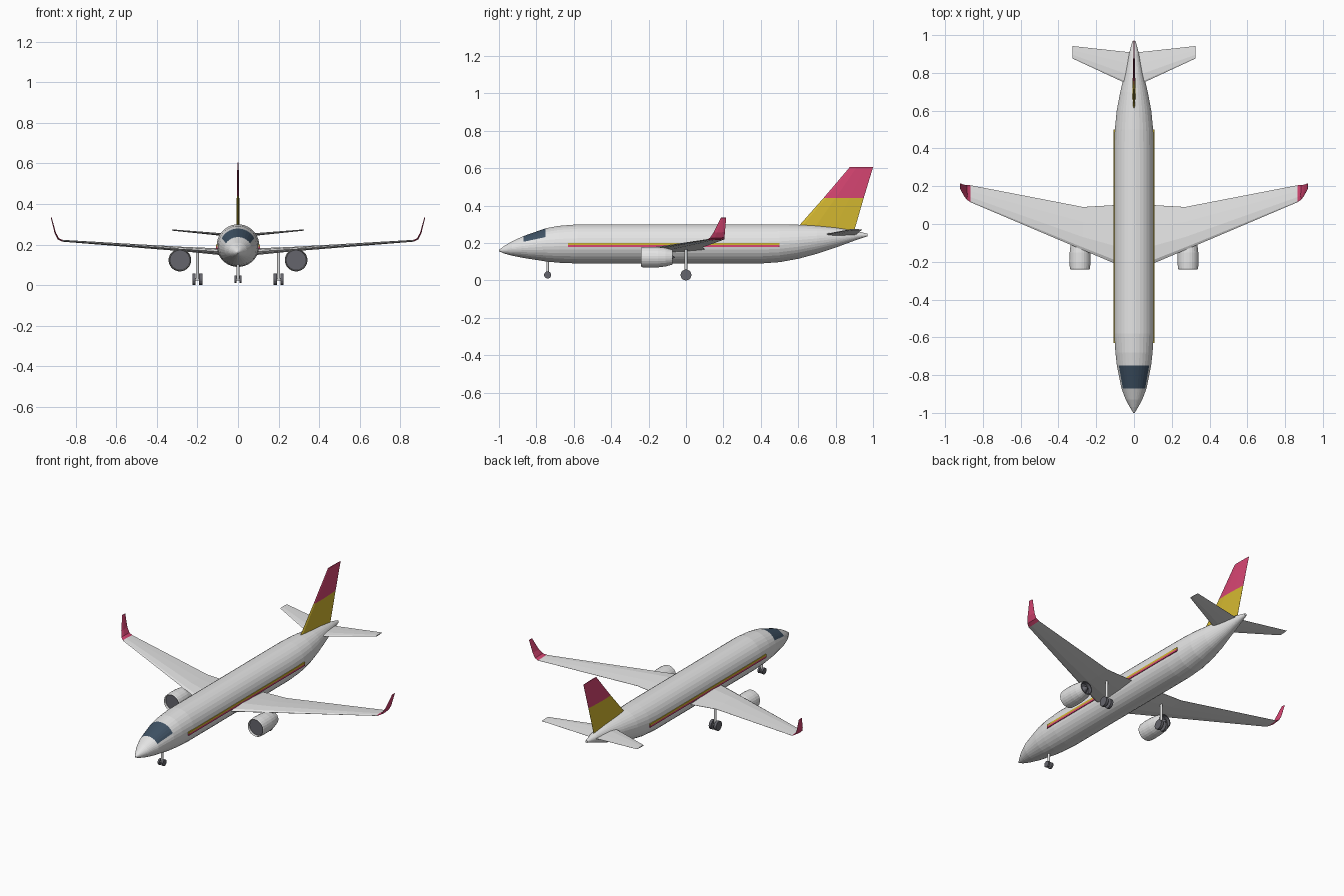
import bpy, bmesh, math
from mathutils import Vector

cube = bpy.data.objects.get("Cube")
if cube:
    bpy.data.objects.remove(cube, do_unlink=True)


def material(name, r, g, b):
    m = bpy.data.materials.new(name)
    m.use_nodes = True
    m.diffuse_color = (r, g, b, 1)
    m.node_tree.nodes["Principled BSDF"].inputs["Base Color"].default_value = (r, g, b, 1)
    return m


WHITE = material("body white", 0.78, 0.78, 0.78)
NAVY = material("window navy", 0.05, 0.085, 0.13)
YELLOW = material("stripe yellow", 0.66, 0.48, 0.03)
PINK = material("stripe pink", 0.68, 0.06, 0.17)
DARK = material("dark grey", 0.13, 0.13, 0.15)


def loft(name, rings, mats, pick=lambda i, j: 0, caps=(0, 0)):
    """Skin a list of equal rings; pick(ring, side) gives the material slot."""
    bm = bmesh.new()
    rows = [[bm.verts.new(p) for p in ring] for ring in rings]
    n = len(rows[0])
    for i, (a, b) in enumerate(zip(rows, rows[1:])):
        for j in range(n):
            k = (j + 1) % n
            bm.faces.new((a[j], a[k], b[k], b[j])).material_index = pick(i, j)
    bm.faces.new(rows[0]).material_index = caps[0]
    bm.faces.new(rows[-1]).material_index = caps[1]
    bmesh.ops.recalc_face_normals(bm, faces=bm.faces)
    mesh = bpy.data.meshes.new(name)
    bm.to_mesh(mesh)
    bm.free()
    for m in mats:
        mesh.materials.append(m)
    ob = bpy.data.objects.new(name, mesh)
    bpy.context.collection.objects.link(ob)
    return ob


def oval(cx, y, cz, rx, rz, n):
    """Ring around the y axis, starting half a side from the top."""
    angles = [math.tau * (j + 0.5) / n for j in range(n)]
    return [Vector((cx + rx * math.sin(a), y, cz + rz * math.cos(a))) for a in angles]


# Chord fraction and thickness fraction of a simple airfoil
FOIL = [(0, 0), (0.06, 0.3), (0.3, 0.5), (0.65, 0.32), (1, 0.03),
        (1, -0.03), (0.65, -0.32), (0.3, -0.5), (0.06, -0.3)]


def section(lead, trail, thick, normal):
    lead, trail, normal = Vector(lead), Vector(trail), Vector(normal)
    return [lead.lerp(trail, c) + normal * (t * thick) for c, t in FOIL]


def cylinder(name, mat, radius, depth, loc, rot=(0, 0, 0), sides=20):
    bpy.ops.mesh.primitive_cylinder_add(vertices=sides, radius=radius, depth=depth,
                                        location=loc, rotation=rot)
    ob = bpy.context.object
    ob.name = name
    ob.data.materials.append(mat)


# Fuselage: y, top, bottom, half width
SIDES = 32
BODY = [(-1, 0.164, 0.156, 0.004), (-0.97, 0.185, 0.143, 0.022), (-0.93, 0.209, 0.132, 0.044),
        (-0.87, 0.237, 0.12, 0.067), (-0.75, 0.279, 0.101, 0.091), (-0.68, 0.292, 0.094, 0.099),
        (-0.58, 0.3, 0.09, 0.105), (0.4, 0.3, 0.09, 0.105), (0.5, 0.3, 0.097, 0.102),
        (0.6, 0.298, 0.115, 0.092), (0.7, 0.292, 0.142, 0.073), (0.8, 0.282, 0.175, 0.049),
        (0.9, 0.266, 0.212, 0.027), (0.97, 0.25, 0.236, 0.008)]
loft("fuselage",
     [oval(0, y, (t + b) / 2, w, (t - b) / 2, SIDES) for y, t, b, w in BODY],
     [WHITE, NAVY],
     # cockpit window band across the upper nose
     lambda i, j: int(i == 3 and min(j + 1, SIDES - j - 1) <= 5))

# Tail fin, yellow below and pink above
FIN = [(0.25, 0.567, 0.895, 0.018), (0.44, 0.735, 0.95, 0.012), (0.605, 0.875, 1, 0.006)]
loft("tail_fin",
     [section((0, a, z), (0, b, z), t, (1, 0, 0)) for z, a, b, t in FIN],
     [YELLOW, PINK], lambda i, j: i, (0, 1))

# Wing stations: x, z, leading y, trailing y, thickness, cant in degrees
WING = [(0, 0.16, -0.252, 0.1, 0.036, 0), (0.1, 0.166, -0.21, 0.1, 0.032, 4),
        (0.27, 0.178, -0.138, 0.09, 0.022, 4), (0.865, 0.219, 0.115, 0.205, 0.009, 8),
        (0.885, 0.229, 0.129, 0.206, 0.008, 42), (0.9, 0.258, 0.148, 0.208, 0.007, 68),
        (0.92, 0.335, 0.186, 0.215, 0.004, 78)]
TAIL = [(0, 0.243, 0.722, 0.91, 0.016, 0), (0.05, 0.247, 0.748, 0.912, 0.014, 5),
        (0.325, 0.272, 0.876, 0.942, 0.006, 5)]


def plane(name, side, stations, mats, pick, caps):
    rings = []
    for x, z, lead, trail, thick, cant in stations:
        a = math.radians(cant)
        rings.append(section((side * x, lead, z), (side * x, trail, z), thick,
                             (-side * math.sin(a), 0, math.cos(a))))
    loft(name, rings, mats, pick, caps)


# Engine lathe profile: y, radius
ENGINE = [(-0.225, 0.001), (-0.225, 0.049), (-0.24, 0.051), (-0.235, 0.054), (-0.2, 0.056),
          (-0.15, 0.055), (-0.11, 0.05), (-0.072, 0.04), (-0.072, 0.035), (-0.09, 0.033),
          (-0.09, 0.02), (-0.058, 0.001)]


def gear(name, x, y, z, radius, top, half, width):
    """Strut with an axle and a pair of wheels."""
    cylinder(name + "_strut", WHITE, 0.007, top - z, (x, y, (top + z) / 2), sides=12)
    across = (0, math.pi / 2, 0)
    cylinder(name + "_axle", WHITE, 0.006, 2 * half, (x, y, z), across, 12)
    for s in (-1, 1):
        cylinder(name + "_wheel", DARK, radius, width, (x + s * half, y, z), across)


for side, label in ((1, "left"), (-1, "right")):
    plane(label + "_wing", side, WING, [WHITE, PINK], lambda i, j: int(i >= 3), (0, 1))
    plane(label + "_tailplane", side, TAIL, [WHITE], lambda i, j: 0, (0, 0))
    loft(label + "_engine",
         [oval(side * 0.286, y, 0.124, r, r, 24) for y, r in ENGINE],
         [WHITE, DARK], lambda i, j: int(i < 1 or i > 6), (1, 1))
    gear(label + "_main_gear", side * 0.2, 0, 0.029, 0.029, 0.17, 0.017, 0.016)

    # Side stripes as thin plates
    for name, mat, z, h in (("yellow", YELLOW, 0.195, 0.011), ("pink", PINK, 0.184, 0.011)):
        bpy.ops.mesh.primitive_cube_add(size=1, location=(side * 0.1045, -0.065, z))
        ob = bpy.context.object
        ob.name = f"{label}_{name}_stripe"
        ob.scale = (0.006, 1.13, h)
        ob.data.materials.append(mat)

gear("nose_gear", 0, -0.74, 0.029, 0.019, 0.12, 0.012, 0.011)
